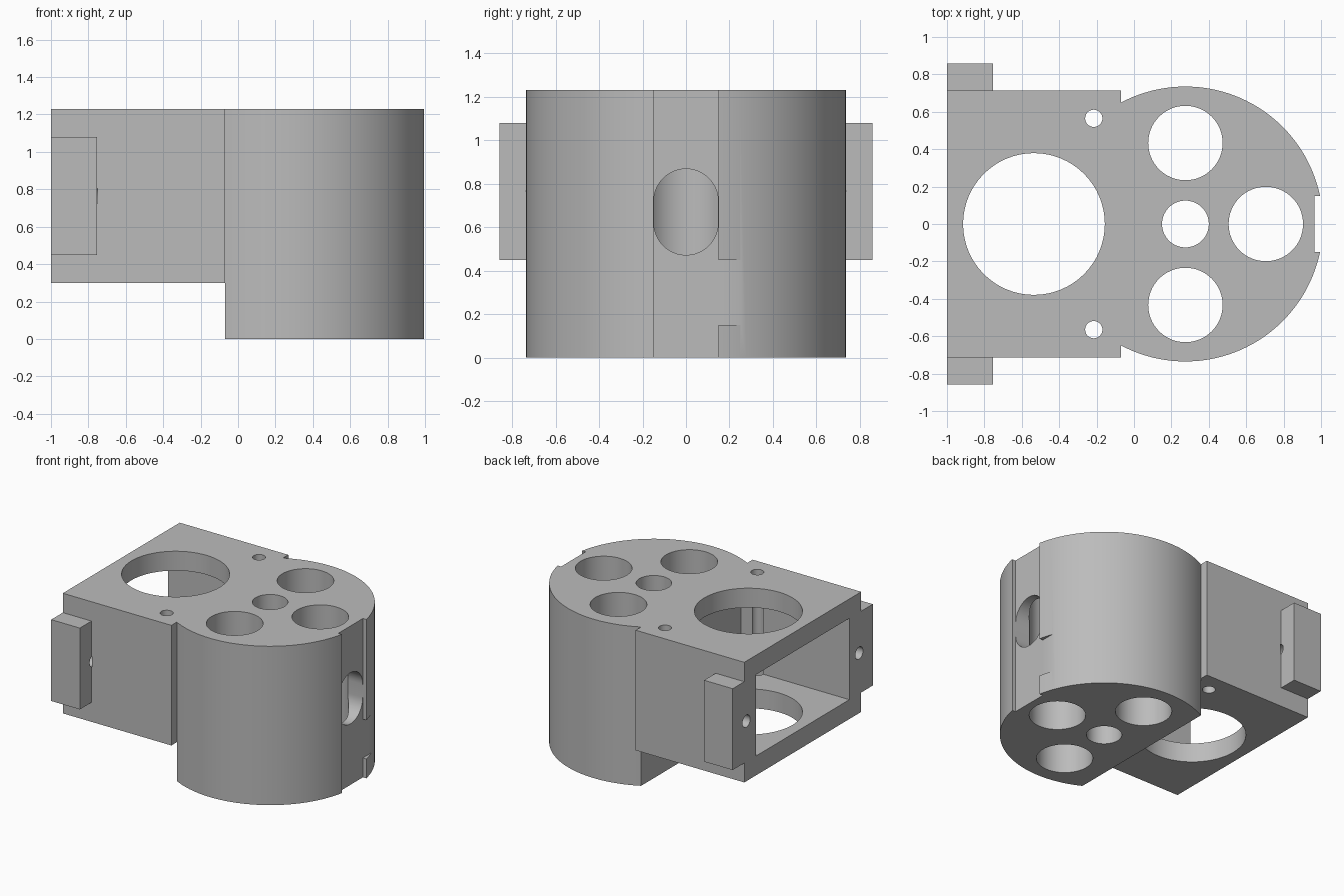
import bpy, bmesh, math

cube = bpy.data.objects.get("Cube")
if cube:
    bpy.data.objects.remove(cube, do_unlink=True)

grey = bpy.data.materials.new("plain grey")
grey.use_nodes = True
grey.diffuse_color = (0.5, 0.5, 0.5, 1)
grey.node_tree.nodes["Principled BSDF"].inputs["Base Color"].default_value = (0.5, 0.5, 0.5, 1)

TOP, STEP, SPLIT = 1.23, 0.30, -0.07      # overall height, raised underside, drum/box joint
DRUM_X, DRUM_R, BOX_Y = 0.275, 0.735, 0.715
TAB_Z = (0.45, 1.08)


def prism(name, outline, low, high, axis="z"):
    """Extrude a closed outline along z, or along x when the outline is in (y, z)."""
    place = (lambda a, b, h: (a, b, h)) if axis == "z" else (lambda a, b, h: (h, a, b))
    bm = bmesh.new()
    face = bm.faces.new([bm.verts.new(place(a, b, low)) for a, b in outline])
    new = bmesh.ops.extrude_face_region(bm, geom=[face])["geom"]
    bmesh.ops.translate(bm, vec=place(0, 0, high - low),
                        verts=[v for v in new if isinstance(v, bmesh.types.BMVert)])
    bmesh.ops.recalc_face_normals(bm, faces=bm.faces)
    mesh = bpy.data.meshes.new(name)
    bm.to_mesh(mesh)
    bm.free()
    mesh.materials.append(grey)
    obj = bpy.data.objects.new(name, mesh)
    bpy.context.collection.objects.link(obj)
    return obj


def arc(cx, cy, r, start, end, n):
    return [(cx + r * math.cos(start + (end - start) * i / n),
             cy + r * math.sin(start + (end - start) * i / n)) for i in range(n + 1)]


def circle(cx, cy, r, n=64):
    return arc(cx, cy, r, 0, math.tau, n)[:-1]


def box(name, x, y, z):
    return prism(name, [(x[0], y[0]), (x[1], y[0]), (x[1], y[1]), (x[0], y[1])], *z)


def cut(target, cutter):
    mod = target.modifiers.new("cut", "BOOLEAN")
    mod.operation, mod.solver, mod.object = "DIFFERENCE", "EXACT", cutter
    bpy.context.view_layer.objects.active = target
    bpy.ops.object.modifier_apply(modifier=mod.name)
    bpy.data.objects.remove(cutter, do_unlink=True)


def smooth(obj):
    bpy.ops.object.select_all(action="DESELECT")
    obj.select_set(True)
    bpy.context.view_layer.objects.active = obj
    bpy.ops.object.shade_smooth_by_angle(angle=math.radians(30))


# Housing: round drum joined to a square box
reach = math.acos((SPLIT - DRUM_X) / DRUM_R)
outline = arc(DRUM_X, 0, DRUM_R, -reach, reach, 96)
outline += [(SPLIT, BOX_Y), (-1, BOX_Y), (-1, -BOX_Y), (SPLIT, -BOX_Y)]
housing = prism("housing", outline, 0, TOP)
cut(housing, box("step_cutter", (-1.2, SPLIT), (-1, 1), (-0.2, STEP)))

# Box cavity, open at the end
cut(housing, box("cavity_cutter", (-1.2, SPLIT), (-0.57, 0.57), TAB_Z))

# Vertical bores through drum and box
bores = [(DRUM_X, 0, 0.125), (0.705, 0, 0.199), (-0.535, 0, 0.379)]
for side in (-1, 1):
    bores += [(DRUM_X, side * 0.433, 0.199), (-0.215, side * 0.565, 0.046)]
for x, y, r in bores:
    cut(housing, prism("bore_cutter", circle(x, y, r), -0.2, TOP + 0.2))

# Flat channel down the drum, with a side relief and a window into the bore
cut(housing, box("channel_cutter", (0.965, 1.2), (-0.15, 0.15), (-0.2, TOP + 0.2)))
cut(housing, box("relief_cutter", (0.965, 1.2), (0.1, 0.3), (0.15, 0.45)))
window = arc(0, 0.72, 0.148, 0, math.pi, 24) + arc(0, 0.62, 0.148, math.pi, math.tau, 24)
cut(housing, prism("window_cutter", window, 0.72, 1.2, "x"))

# Mounting tabs with screw holes along the joint to the box wall
for label, side in (("front", -1), ("back", 1)):
    edges = sorted((side * BOX_Y, side * 0.857))
    tab = box(label + "_tab", (-1, -0.755), edges, TAB_Z)
    for part in (tab, housing):
        cut(part, prism("screw_cutter", circle(side * 0.69, 0.765, 0.047, 32), -1.2, -0.75, "x"))
    smooth(tab)
smooth(housing)
